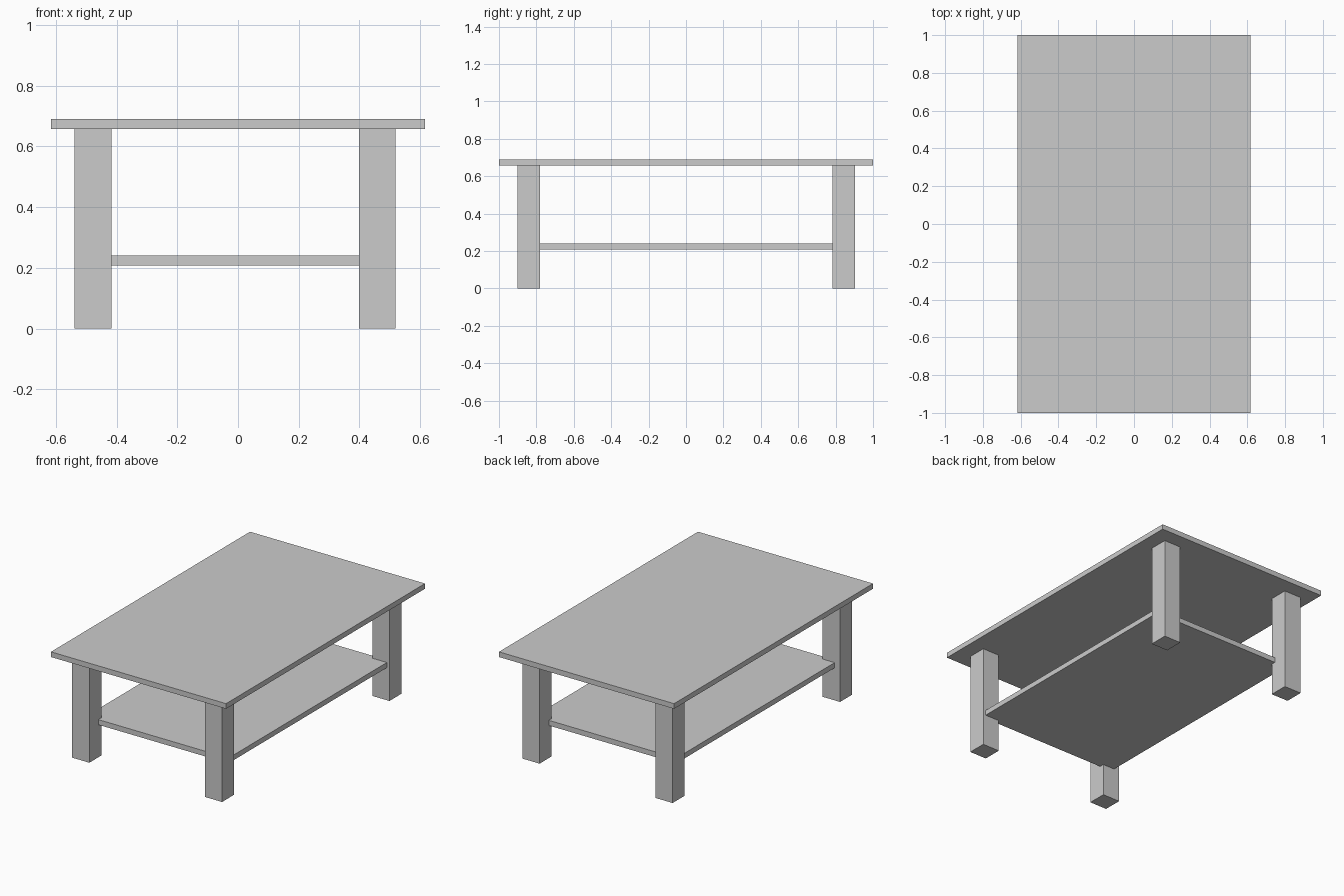
import bpy

if "Cube" in bpy.data.objects:
    bpy.data.objects.remove(bpy.data.objects["Cube"])


def box(name, x0, x1, y0, y1, z0, z1):
    """Add a box spanning the given limits."""
    bpy.ops.mesh.primitive_cube_add(
        size=1, location=((x0 + x1) / 2, (y0 + y1) / 2, (z0 + z1) / 2))
    ob = bpy.context.object
    ob.name = name
    ob.scale = (x1 - x0, y1 - y0, z1 - z0)
    bpy.ops.object.transform_apply(location=False, rotation=False, scale=True)
    return ob


TOP_UNDER = 0.657

# Table top
box("table_top", -0.616, 0.616, -1.0, 1.0, TOP_UNDER, 0.69)

# Lower shelf, its corners let into the legs
box("lower_shelf", -0.50, 0.50, -0.81, 0.81, 0.207, 0.24)

# Four square legs (the left pair sits slightly further out)
for side, x0, x1 in (("left", -0.538, -0.416), ("right", 0.398, 0.518)):
    for end, y0, y1 in (("front", -0.90, -0.78), ("back", 0.782, 0.903)):
        box(f"{end}_{side}_leg", x0, x1, y0, y1, 0.0, TOP_UNDER)
